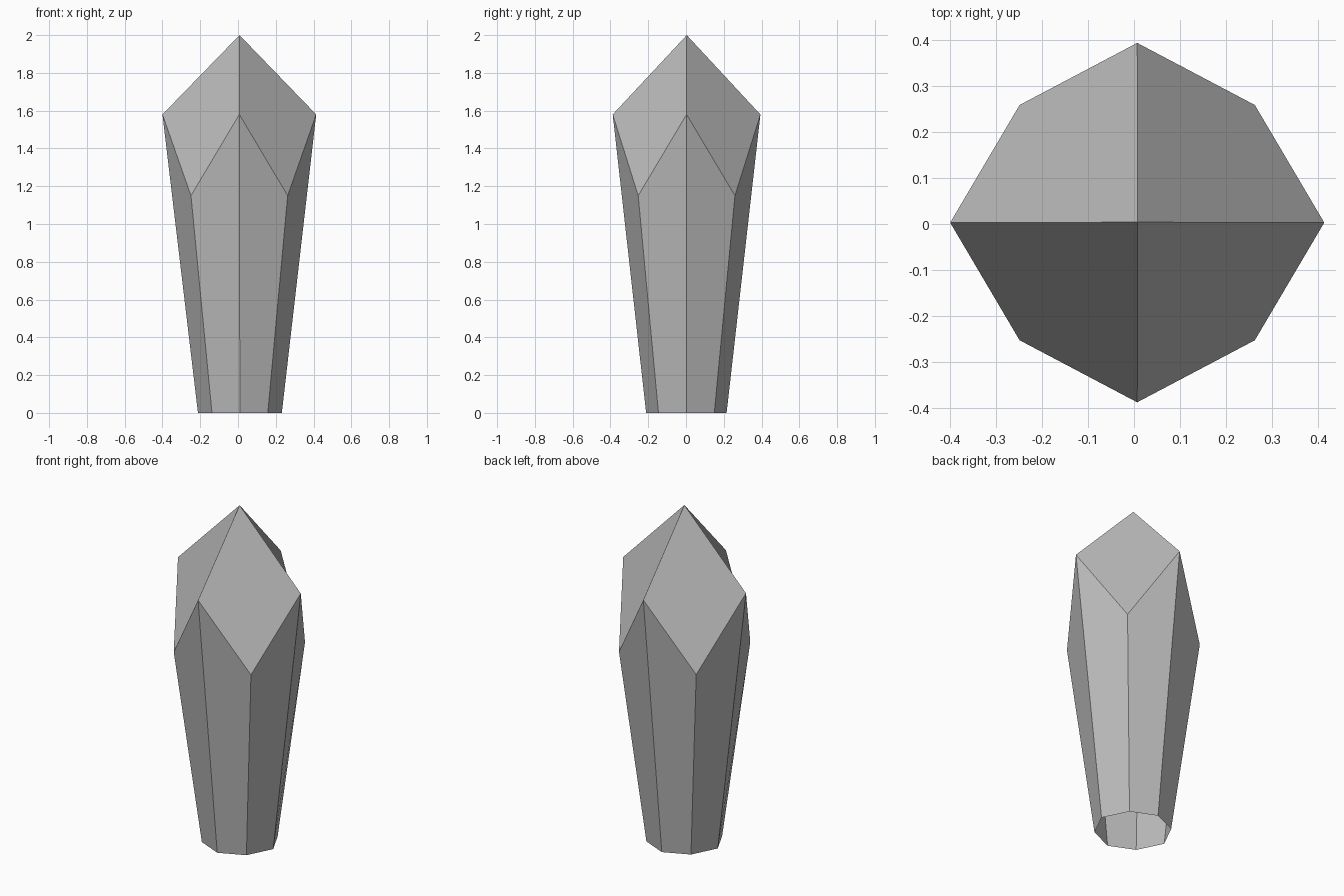
import bpy
import bmesh
from math import cos, sin, tau

cube = bpy.data.objects.get("Cube")
if cube:
    bpy.data.objects.remove(cube, do_unlink=True)

# Stone colour
stone = bpy.data.materials.new("grey stone")
stone.use_nodes = True
grey = (0.5, 0.5, 0.5, 1)
stone.diffuse_color = grey
stone.node_tree.nodes["Principled BSDF"].inputs["Base Color"].default_value = grey

bm = bmesh.new()


def ring(center, axis_x, axis_y, corner, z_axis, z_corner):
    """Eight points: axis points alternate with diagonal corner points."""
    points = []
    for i in range(8):
        a = tau * i / 8
        rx, ry = (corner, corner) if i % 2 else (axis_x, axis_y)
        z = z_corner if i % 2 else z_axis
        points.append(bm.verts.new((center[0] + rx * cos(a), center[1] + ry * sin(a), z)))
    return points


# Tapered shaft, open underneath, with a zigzag shoulder
foot = ring((0.01, 0.002), 0.222, 0.213, 0.209, 0, 0)
shoulder = ring((0.007, 0.003), 0.407, 0.391, 0.362, 1.58, 1.15)
for i in range(8):
    j = (i + 1) % 8
    bm.faces.new((foot[i], foot[j], shoulder[j], shoulder[i]))

# Four kite facets, creased from the tip to each low corner
tip = bm.verts.new((0.008, 0.004, 2))
for i in range(0, 8, 2):
    bm.faces.new((tip, shoulder[i], shoulder[i + 1], shoulder[(i + 2) % 8]))

mesh = bpy.data.meshes.new("crystal_shard")
bm.to_mesh(mesh)
bm.free()
mesh.materials.append(stone)
shard = bpy.data.objects.new("crystal_shard", mesh)
bpy.context.collection.objects.link(shard)
